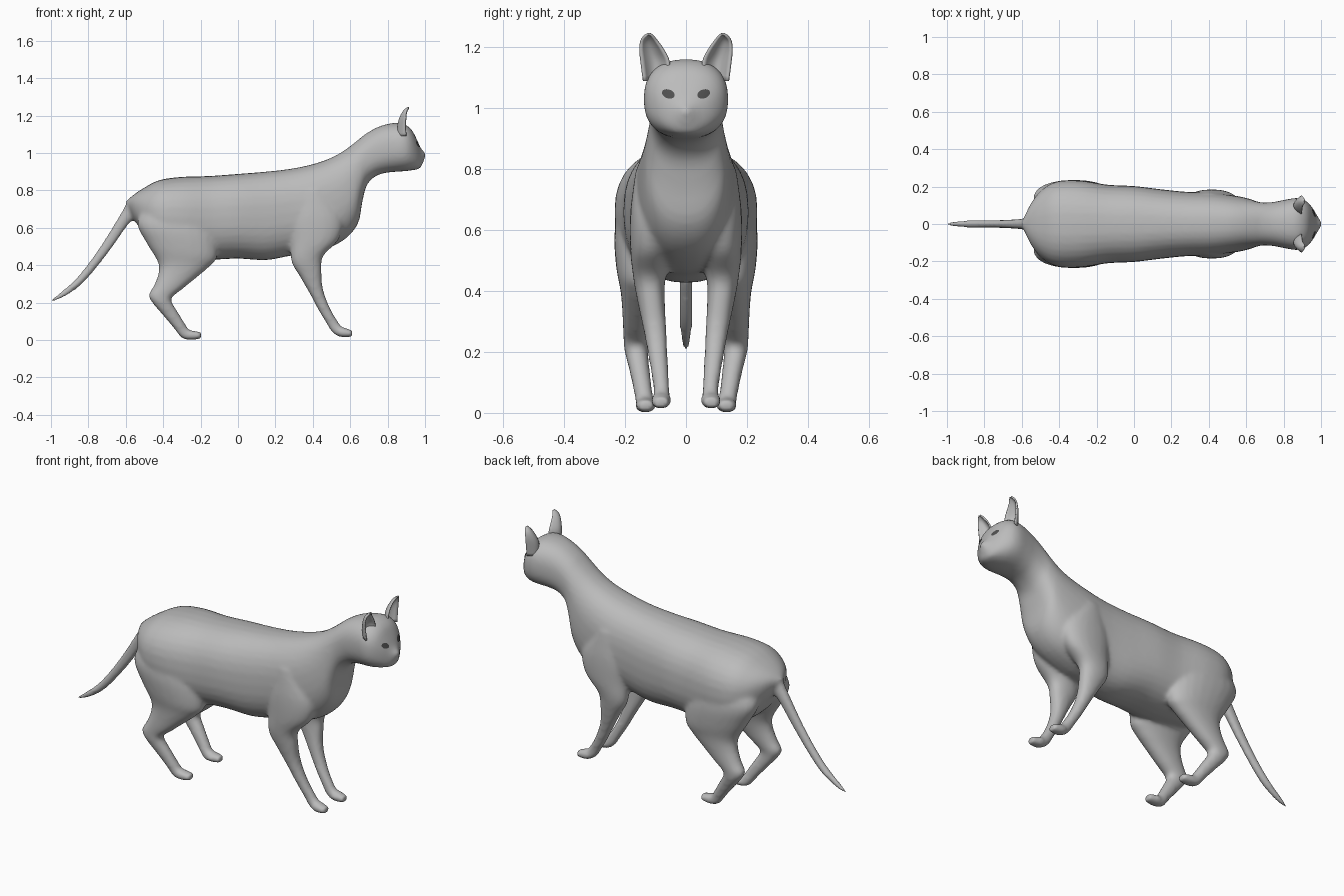
import bpy, bmesh, math
from mathutils import Vector
from mathutils.bvhtree import BVHTree

if "Cube" in bpy.data.objects:
    bpy.data.objects.remove(bpy.data.objects["Cube"])


def material(name, v):
    m = bpy.data.materials.new(name)
    m.diffuse_color = (v, v, v, 1)
    m.use_nodes = True
    m.node_tree.nodes["Principled BSDF"].inputs["Base Color"].default_value = m.diffuse_color
    return m


grey = material("grey fur", 0.5)
dark = material("dark grey eye", 0.08)


def catmull(a, b, c, d, t):
    return [0.5 * (2 * q + (r - p) * t + (2 * p - 5 * q + 4 * r - s) * t * t
                   + (3 * q - p - 3 * r + s) * t ** 3) for p, q, r, s in zip(a, b, c, d)]


def loft(bm, rings, side=1, n=2.2, seg=24, sub=4):
    """Closed skin over rings (x1, z1, x2, z2, y centre, y half width)."""
    k = len(rings)
    fine = []
    for i in range(k - 1):
        four = [rings[min(max(j, 0), k - 1)] for j in (i - 1, i, i + 1, i + 2)]
        fine += [catmull(*four, s / sub) for s in range(sub)]
    fine.append(rings[-1])
    loops = []
    for x1, z1, x2, z2, y, w in fine:
        c = Vector(((x1 + x2) / 2, y * side, (z1 + z2) / 2))
        a = Vector(((x1 - x2) / 2, 0, (z1 - z2) / 2))
        loop = []
        for j in range(seg):
            t = 2 * math.pi * j / seg
            co, si = math.cos(t), math.sin(t)
            u = math.copysign(abs(co) ** (2 / n), co)
            v = math.copysign(abs(si) ** (2 / n), si)
            loop.append(bm.verts.new(c + a * u + Vector((0, w * v, 0))))
        loops.append(loop)
    for p, q in zip(loops, loops[1:]):
        for j in range(seg):
            bm.faces.new((p[j], p[(j + 1) % seg], q[(j + 1) % seg], q[j]))
    bm.faces.new(loops[0])
    bm.faces.new(loops[-1])


def add_object(name, bm, mat):
    bmesh.ops.recalc_face_normals(bm, faces=bm.faces)
    me = bpy.data.meshes.new(name)
    bm.to_mesh(me)
    bm.free()
    me.materials.append(mat)
    me.polygons.foreach_set("use_smooth", [True] * len(me.polygons))
    ob = bpy.data.objects.new(name, me)
    bpy.context.collection.objects.link(ob)
    return ob


# Trunk from rump to nose: top point, bottom point, centre, half width
trunk = [
    (-.60, .74, -.565, .655, 0, .03), (-.56, .775, -.54, .62, 0, .11),
    (-.50, .815, -.48, .53, 0, .185), (-.42, .855, -.40, .47, 0, .228),
    (-.30, .872, -.28, .44, 0, .233), (-.15, .877, -.13, .43, 0, .21),
    (0, .888, 0, .435, 0, .203), (.15, .90, .15, .427, 0, .185),
    (.28, .915, .28, .45, 0, .172), (.40, .94, .42, .47, 0, .168),
    (.50, .975, .56, .53, 0, .153), (.57, 1.015, .64, .62, 0, .138),
    (.63, 1.06, .665, .74, 0, .124), (.68, 1.10, .69, .83, 0, .115),
    (.74, 1.135, .74, .878, 0, .117), (.80, 1.155, .80, .895, 0, .128),
    (.86, 1.161, .86, .90, 0, .139), (.90, 1.148, .90, .903, 0, .134),
    (.93, 1.122, .93, .907, 0, .115), (.955, 1.075, .955, .911, 0, .086),
    (.973, 1.035, .973, .917, 0, .056), (.987, 1.013, .985, .938, 0, .034),
    (1.004, .998, 1.0, .975, 0, .013)]
# Legs: rear edge, front edge, centre, half width
hind_leg = [
    (-.48, .74, -.18, .74, .115, .085), (-.54, .63, -.12, .58, .135, .099),
    (-.49, .52, -.11, .45, .145, .085), (-.43, .42, -.15, .395, .15, .066),
    (-.425, .36, -.22, .335, .155, .055), (-.45, .29, -.30, .27, .16, .047),
    (-.478, .24, -.345, .235, .163, .042), (-.455, .195, -.357, .21, .163, .039),
    (-.40, .13, -.325, .155, .153, .034), (-.345, .065, -.285, .09, .142, .031),
    (-.30, .01, -.262, .055, .135, .031), (-.25, 0, -.24, .05, .133, .035),
    (-.198, .006, -.196, .042, .133, .026)]
front_leg = [
    (.32, .80, .48, .80, .09, .075), (.27, .66, .56, .66, .105, .078),
    (.28, .53, .54, .54, .115, .068), (.285, .42, .457, .45, .12, .052),
    (.33, .34, .447, .37, .113, .044), (.385, .245, .455, .27, .1, .037),
    (.43, .16, .49, .175, .09, .031), (.475, .085, .53, .105, .082, .027),
    (.505, .04, .555, .072, .08, .028), (.55, .015, .575, .064, .082, .034),
    (.61, .016, .612, .052, .083, .026)]
tail = [
    (-.59, .745, -.52, .645, 0, .036), (-.625, .68, -.575, .63, 0, .029),
    (-.72, .525, -.675, .49, 0, .022), (-.80, .41, -.765, .375, 0, .021),
    (-.87, .325, -.843, .29, 0, .021), (-.94, .262, -.925, .233, 0, .018),
    (-1.004, .212, -.998, .2, 0, .008)]

bm = bmesh.new()
loft(bm, trunk, n=2.4, seg=32)
loft(bm, tail)
for s in (-1, 1):
    loft(bm, hind_leg, s)
    loft(bm, front_leg, s)
body = add_object("cat_body", bm, grey)

# Blend the parts into one continuous skin
r = body.modifiers.new("blend", 'REMESH')
r.mode = 'VOXEL'
r.voxel_size = 0.01
sm = body.modifiers.new("soften", 'SMOOTH')
sm.factor = 0.5
sm.iterations = 10
dg = bpy.context.evaluated_depsgraph_get()
skin = bpy.data.meshes.new_from_object(body.evaluated_get(dg))
body.modifiers.clear()
body.data = skin
skin.materials.clear()
skin.materials.append(grey)
skin.polygons.foreach_set("use_smooth", [True] * len(skin.polygons))
tree = BVHTree.FromPolygons([v.co for v in skin.vertices],
                            [tuple(p.vertices) for p in skin.polygons])

# Ears: cupped sheets open to the front (z, y centre, half width, back x, cup depth)
ear_rows = [
    (1.09, .098, .040, .856, .042), (1.15, .101, .045, .857, .04),
    (1.19, .112, .038, .868, .03), (1.22, .121, .026, .884, .018),
    (1.236, .122, .014, .900, .01), (1.243, .121, .004, .911, .003)]
for s, label in ((-1, "right"), (1, "left")):
    bm = bmesh.new()
    grid = []
    for i in range(len(ear_rows) - 1):
        four = [ear_rows[min(max(j, 0), 5)] for j in (i - 1, i, i + 1, i + 2)]
        grid += [catmull(*four, t / 3) for t in range(3)]
    grid.append(ear_rows[-1])
    rows = [[bm.verts.new((x + d * v * v, s * (y + w * v), z))
             for v in [j / 5 - 1 for j in range(11)]] for z, y, w, x, d in grid]
    for p, q in zip(rows, rows[1:]):
        for j in range(10):
            bm.faces.new((p[j], p[j + 1], q[j + 1], q[j]))
    ear = add_object(label + "_ear", bm, grey)
    so = ear.modifiers.new("thickness", 'SOLIDIFY')
    so.thickness = 0.008
    so.offset = 0

    # Eyes: thin almond plates laid onto the face
    bm = bmesh.new()

    def on_face(y, z):
        hit = tree.ray_cast(Vector((2, y, z)), Vector((-1, 0, 0)))[0]
        return bm.verts.new((hit.x + 0.003, y, z))

    centre = on_face(s * .058, 1.047)
    prev = None
    for f in (.5, 1):
        ring = []
        for j in range(20):
            t = 2 * math.pi * j / 20
            ring.append(on_face(s * (.058 + .021 * f * math.cos(t)),
                                1.047 + .015 * f * math.sin(t) + .004 * f * math.cos(t)))
        for j in range(20):
            k = (j + 1) % 20
            bm.faces.new((prev[j], ring[j], ring[k], prev[k]) if prev
                         else (centre, ring[j], ring[k]))
        prev = ring
    bm.normal_update()
    if sum(f.normal.x for f in bm.faces) < 0:
        bmesh.ops.reverse_faces(bm, faces=bm.faces)
    me = bpy.data.meshes.new(label + "_eye")
    bm.to_mesh(me)
    bm.free()
    me.materials.append(dark)
    bpy.context.collection.objects.link(bpy.data.objects.new(label + "_eye", me))
